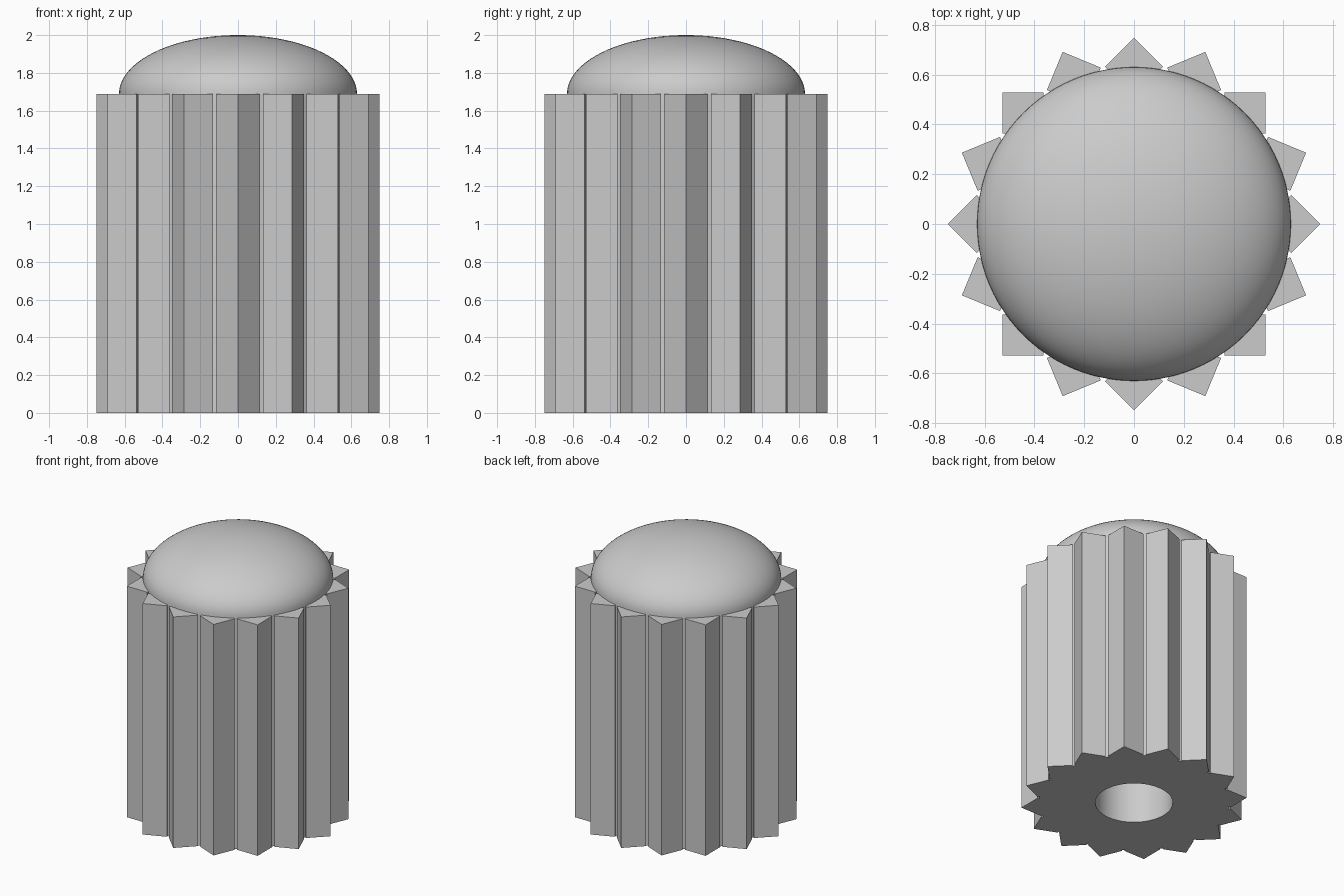
import bpy, bmesh
from math import pi, radians
from mathutils import Vector, Matrix

cube = bpy.data.objects.get("Cube")
if cube:
    bpy.data.objects.remove(cube, do_unlink=True)

RIDGES = 16
RADIUS = 0.63       # core cylinder and dome
TIP = 0.748         # ridge tip
HALF = 0.117        # half diagonal of a square ridge
BODY_TOP = 1.688
HOLE_RADIUS = 0.257
HOLE_DEPTH = 1.0

grey = bpy.data.materials.new("light grey")
grey.use_nodes = True
colour = (0.6, 0.6, 0.6, 1)
grey.diffuse_color = colour
grey.node_tree.nodes["Principled BSDF"].inputs["Base Color"].default_value = colour


def make_object(name, bm):
    bmesh.ops.recalc_face_normals(bm, faces=bm.faces[:])
    mesh = bpy.data.meshes.new(name)
    bm.to_mesh(mesh)
    bm.free()
    mesh.materials.append(grey)
    obj = bpy.data.objects.new(name, mesh)
    bpy.context.collection.objects.link(obj)
    return obj


def shade(obj):
    bpy.ops.object.select_all(action="DESELECT")
    obj.select_set(True)
    bpy.context.view_layer.objects.active = obj
    bpy.ops.object.shade_smooth_by_angle(angle=radians(20))


# Ridged body: one ridge outline repeated round the axis, then extruded
centre = TIP - HALF
under = 0.01        # how far a ridge tucks in before it meets the core
ridge = [Vector((x, y, 0)) for x, y in (
    (centre - under, -HALF + under), (centre, -HALF), (TIP, 0),
    (centre, HALF), (centre - under, HALF - under))]
bm = bmesh.new()
outline = [bm.verts.new(Matrix.Rotation(2 * pi * i / RIDGES, 3, "Z") @ p)
           for i in range(RIDGES) for p in ridge]
base = bm.faces.new(outline)
extruded = bmesh.ops.extrude_face_region(bm, geom=[base], use_keep_orig=True)
top = [v for v in extruded["geom"] if isinstance(v, bmesh.types.BMVert)]
bmesh.ops.translate(bm, verts=top, vec=(0, 0, BODY_TOP))
body = make_object("ridged_body", bm)

# Shaft hole, cut up from the underside
bm = bmesh.new()
bmesh.ops.create_cone(bm, cap_ends=True, segments=64, radius1=HOLE_RADIUS,
                      radius2=HOLE_RADIUS, depth=2 * HOLE_DEPTH)
cutter = make_object("hole_cutter", bm)
cutter.hide_render = True
cut = body.modifiers.new("shaft_hole", "BOOLEAN")
cut.operation = "DIFFERENCE"
cut.solver = "EXACT"
cut.object = cutter
bpy.ops.object.select_all(action="DESELECT")
body.select_set(True)
bpy.context.view_layer.objects.active = body
bpy.ops.object.modifier_apply(modifier=cut.name)
bpy.data.objects.remove(cutter, do_unlink=True)
shade(body)

# Domed cap: upper half of a flattened sphere
bm = bmesh.new()
bmesh.ops.create_uvsphere(bm, u_segments=96, v_segments=48, radius=1)
bmesh.ops.bisect_plane(bm, geom=bm.verts[:] + bm.edges[:] + bm.faces[:],
                       plane_co=(0, 0, 0), plane_no=(0, 0, 1), clear_inner=True)
bmesh.ops.scale(bm, verts=bm.verts[:], vec=(RADIUS, RADIUS, 2 - BODY_TOP))
bmesh.ops.translate(bm, verts=bm.verts[:], vec=(0, 0, BODY_TOP))
shade(make_object("domed_cap", bm))
